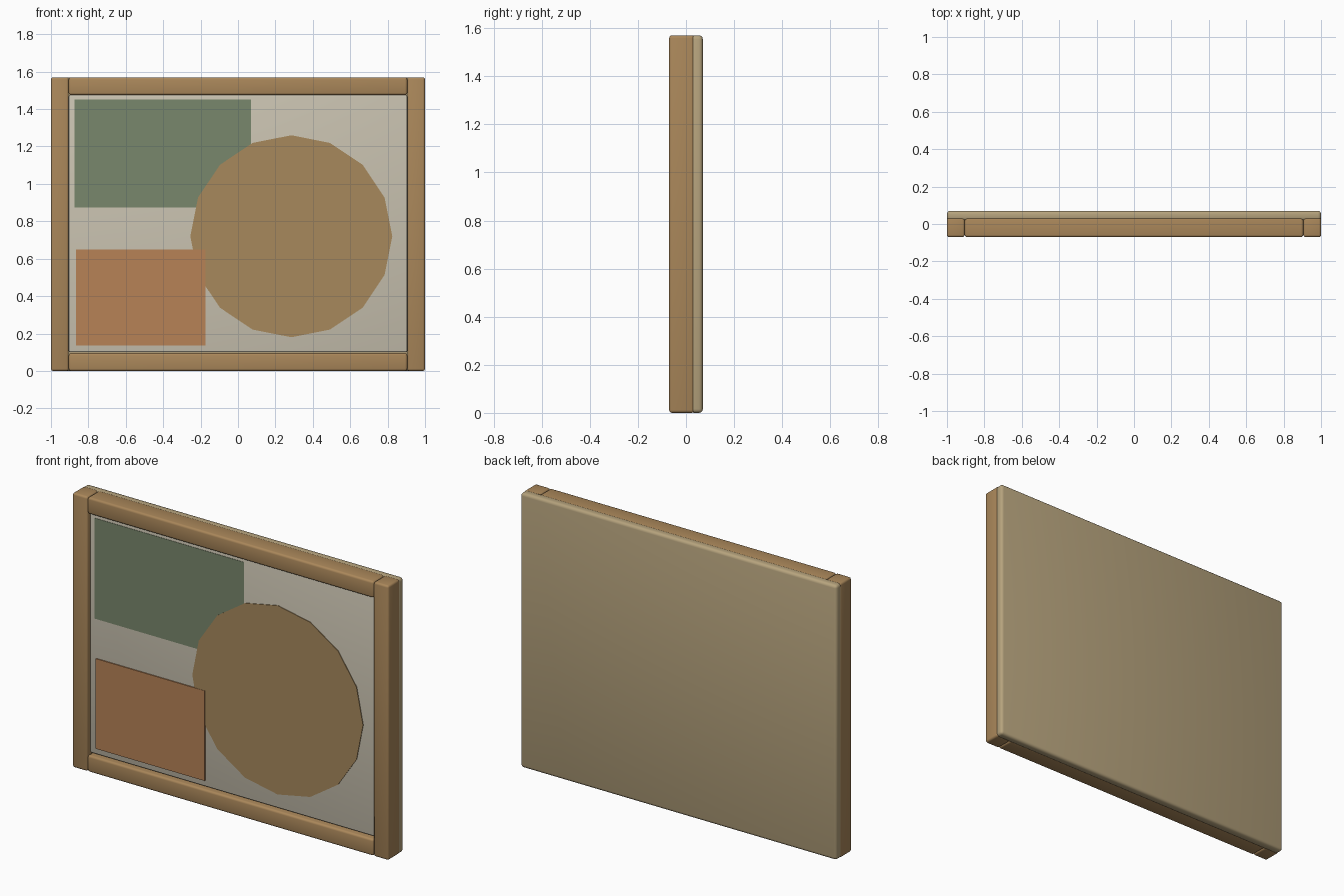
import bpy
import math

cube = bpy.data.objects.get("Cube")
if cube:
    bpy.data.objects.remove(cube, do_unlink=True)


def material(name, rgb):
    """Flat material from 0-255 display values, converted to linear."""
    lin = [((c / 255 + 0.055) / 1.055) ** 2.4 for c in rgb] + [1]
    m = bpy.data.materials.new(name)
    m.use_nodes = True
    m.diffuse_color = lin
    m.node_tree.nodes["Principled BSDF"].inputs["Base Color"].default_value = lin
    return m


wood = material("warm_wood", (170, 135, 90))
backing = material("pale_wood", (182, 163, 125))
linen = material("linen", (202, 195, 177))
green = material("sage_green", (121, 135, 108))
ochre = material("ochre", (167, 137, 92))
rust = material("rust", (183, 130, 86))


def box(name, x, y, z, mat, bevel=0.0):
    """Box from (min, max) ranges with optional rounded edges."""
    spans = (x, y, z)
    bpy.ops.mesh.primitive_cube_add(size=1, location=[sum(s) / 2 for s in spans])
    ob = bpy.context.object
    ob.name = name
    ob.scale = [s[1] - s[0] for s in spans]
    bpy.ops.object.transform_apply(location=False, rotation=False, scale=True)
    ob.data.materials.append(mat)
    if bevel:
        mod = ob.modifiers.new("rounded_edges", "BEVEL")
        mod.width = bevel
        mod.segments = 3
        bpy.ops.object.modifier_apply(modifier=mod.name)
        bpy.ops.object.shade_smooth_by_angle(angle=math.radians(35))
    return ob


HEIGHT, RAIL, FRONT = 1.57, 0.095, -0.07
INNER = 1 - RAIL

# Backing board
box("back_board", (-1, 1), (0.018, 0.07), (0, HEIGHT), backing, 0.016)

# Frame: full-height stiles with rails fitted between them
for name, x0 in (("right_stile", -1), ("left_stile", INNER)):
    box(name, (x0, x0 + RAIL), (FRONT, 0.035), (0, HEIGHT), wood, 0.012)
for name, z0 in (("bottom_rail", 0), ("top_rail", HEIGHT - RAIL)):
    box(name, (-INNER, INNER), (FRONT, 0.035), (z0, z0 + RAIL), wood, 0.012)

# Canvas panel
CANVAS = -0.045
box("canvas", (-0.905, 0.905), (CANVAS, 0.025), (0.1, 1.475), linen, 0.008)

# Painted shapes, layered thin plates
box("green_rectangle", (-0.875, 0.07), (CANVAS - 0.002, CANVAS), (0.875, 1.45), green)
box("rust_rectangle", (-0.865, -0.175), (CANVAS - 0.006, CANVAS), (0.135, 0.65), rust)

bpy.ops.mesh.primitive_cylinder_add(vertices=16, radius=0.54, depth=0.004,
                                    location=(0.285, CANVAS - 0.002, 0.72),
                                    rotation=(math.pi / 2, 0, 0))
disc = bpy.context.object
disc.name = "ochre_disc"
disc.data.materials.append(ochre)
